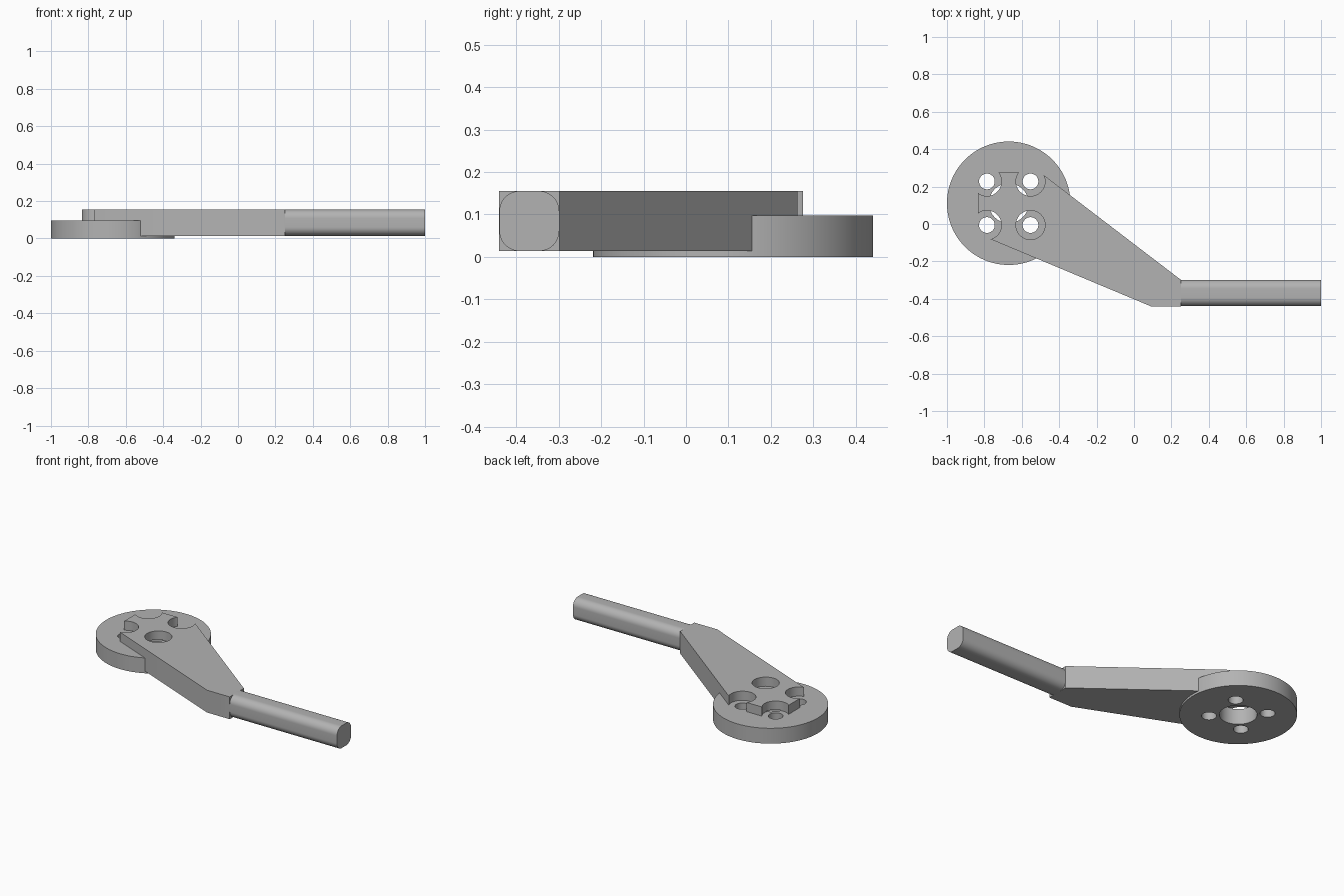
import bpy
import bmesh
from math import cos, sin, pi, radians

if "Cube" in bpy.data.objects:
    bpy.data.objects.remove(bpy.data.objects["Cube"])

# Single grey material
GREY = (0.45, 0.45, 0.45, 1)
grey = bpy.data.materials.new("plain_grey")
grey.use_nodes = True
grey.diffuse_color = GREY
grey.node_tree.nodes["Principled BSDF"].inputs["Base Color"].default_value = GREY

HUB = (-0.67, 0.111)
PITCH = 0.1165
HOLES = [(HUB[0] + i * PITCH, HUB[1] + j * PITCH) for i in (-1, 1) for j in (-1, 1)]
ARM_LOW, ARM_TOP, DISC_TOP = 0.014, 0.155, 0.097


def circle(center, radius, count=64):
    return [(center[0] + radius * cos(2 * pi * k / count),
             center[1] + radius * sin(2 * pi * k / count)) for k in range(count)]


def prism(name, outline, low, high, place=lambda u, v, w: (u, v, w)):
    """Extrude a closed outline from low to high."""
    bm = bmesh.new()
    base = bm.faces.new([bm.verts.new(place(u, v, low)) for u, v in outline])
    bm.verts.ensure_lookup_table()
    shift = [b - a for a, b in zip(place(0, 0, low), place(0, 0, high))]
    extruded = bmesh.ops.extrude_face_region(bm, geom=[base])["geom"]
    verts = [g for g in extruded if isinstance(g, bmesh.types.BMVert)]
    bmesh.ops.translate(bm, verts=verts, vec=shift)
    bmesh.ops.recalc_face_normals(bm, faces=bm.faces)
    mesh = bpy.data.meshes.new(name)
    bm.to_mesh(mesh)
    bm.free()
    mesh.materials.append(grey)
    obj = bpy.data.objects.new(name, mesh)
    bpy.context.collection.objects.link(obj)
    return obj


def activate(obj):
    bpy.ops.object.select_all(action="DESELECT")
    obj.select_set(True)
    bpy.context.view_layer.objects.active = obj


def drill(obj, center, radius, low, high):
    cutter = prism("cutter", circle(center, radius), low, high)
    cutter.hide_render = True
    cut = obj.modifiers.new("drill", "BOOLEAN")
    cut.operation = "DIFFERENCE"
    cut.solver = "EXACT"
    cut.object = cutter
    activate(obj)
    bpy.ops.object.modifier_apply(modifier=cut.name)
    bpy.data.objects.remove(cutter)


# Round hub with a centre bore and four screw holes
hub = prism("hub_disc", circle(HUB, 0.33, 128), 0, DISC_TOP)
drill(hub, HUB, 0.106, -0.1, 0.3)
for hole in HOLES:
    drill(hub, hole, 0.042, -0.1, 0.3)

# Tapered arm, with screw-head recesses that open onto the hub
arm = prism("tapered_arm", [(-0.835, 0.275), (-0.5, 0.275), (0.25, -0.298),
                            (0.25, -0.44), (0.09, -0.44), (-0.835, -0.053)],
            ARM_LOW, ARM_TOP)
drill(arm, HUB, 0.106, -0.1, 0.1)
for hole in HOLES:
    drill(arm, hole, 0.078, -0.1, 0.3)

# Rod with a rounded square section
HALF, ROUND = 0.0705, 0.047
section = []
for quarter in range(4):
    for step in range(13):
        a = (quarter + step / 12) * pi / 2
        mid = (quarter + 0.5) * pi / 2
        sx = 1 if cos(mid) > 0 else -1
        sy = 1 if sin(mid) > 0 else -1
        section.append((-0.369 + sx * (HALF - ROUND) + ROUND * cos(a),
                        0.0845 + sy * (HALF - ROUND) + ROUND * sin(a)))
rod = prism("rod", section, 0.24, 1.0, lambda u, v, w: (w, u, v))

for part in (hub, arm, rod):
    activate(part)
    bpy.ops.object.shade_smooth_by_angle(angle=radians(30))
